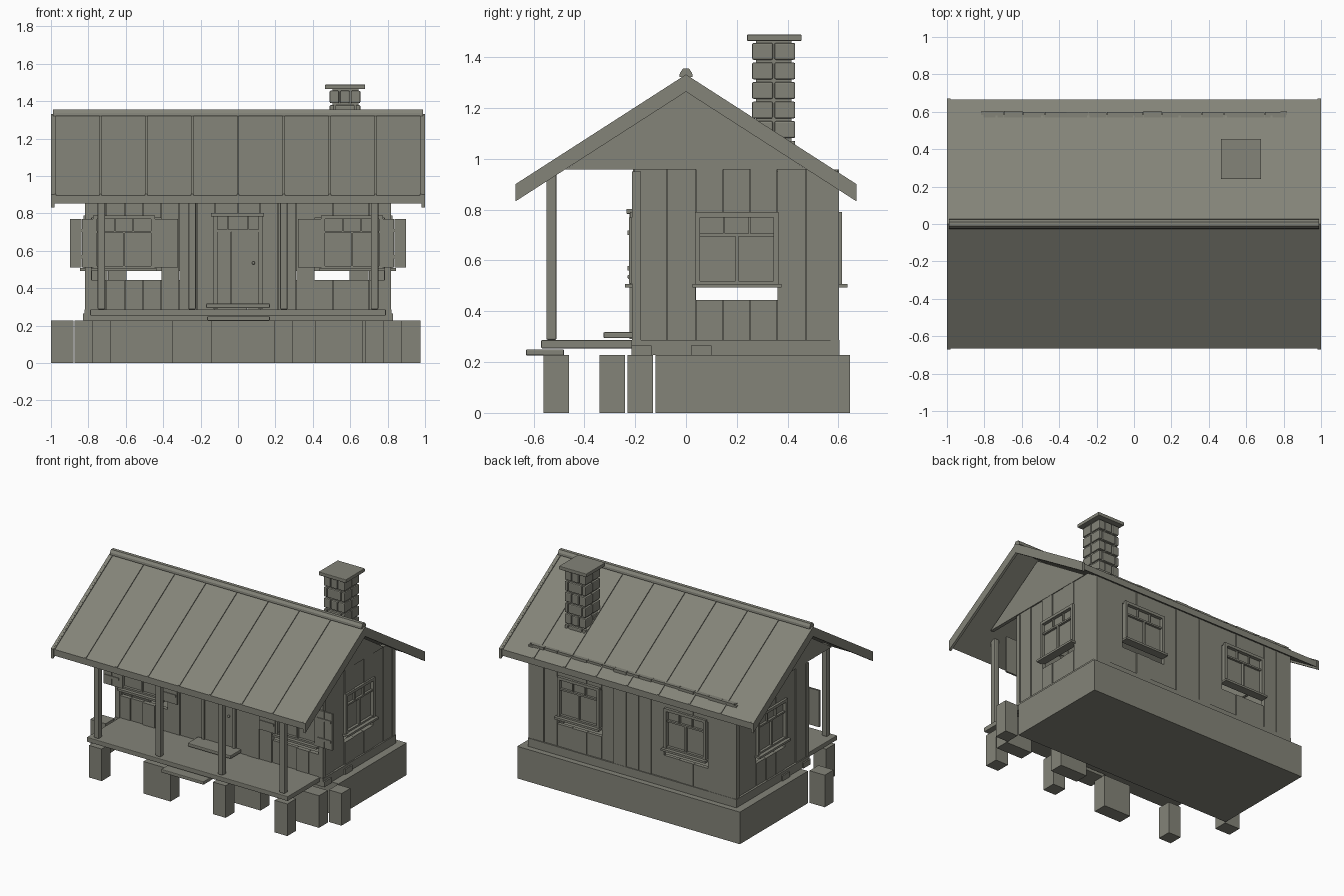
import bpy
import bmesh
import math
import random
from mathutils import Matrix, Vector

random.seed(4)
cube = bpy.data.objects.get("Cube")
if cube:
    bpy.data.objects.remove(cube, do_unlink=True)

STONE_GREY = (0.23, 0.23, 0.19, 1.0)
clay = bpy.data.materials.new("warm_grey")
clay.use_nodes = True
clay.diffuse_color = STONE_GREY
clay.node_tree.nodes["Principled BSDF"].inputs["Base Color"].default_value = STONE_GREY


def finish(name, bm, bevel=0):
    bmesh.ops.recalc_face_normals(bm, faces=bm.faces)
    mesh = bpy.data.meshes.new(name)
    bm.to_mesh(mesh)
    bm.free()
    mesh.materials.append(clay)
    obj = bpy.data.objects.new(name, mesh)
    bpy.context.collection.objects.link(obj)
    if bevel:
        mod = obj.modifiers.new("soft_edges", "BEVEL")
        mod.width = bevel
        mod.segments = 2
    return obj


def boxes(name, spans, frame=Matrix(), bevel=0):
    """One object from boxes given as (x0, x1, y0, y1, z0, z1)."""
    bm = bmesh.new()
    for span in spans:
        low, high = Vector(span[0::2]), Vector(span[1::2])
        place = Matrix.Translation((low + high) / 2) @ Matrix.Diagonal((*(high - low), 1))
        bmesh.ops.create_cube(bm, size=1, matrix=frame @ place)
    return finish(name, bm, bevel)


def prism(name, profile, spans):
    """Extrude a (y, z) outline along x for each (x0, x1) span."""
    bm = bmesh.new()
    for start, end in spans:
        face = bm.faces.new([bm.verts.new((start, y, z)) for y, z in profile])
        moved = bmesh.ops.extrude_face_region(bm, geom=[face])["geom"]
        verts = [v for v in moved if isinstance(v, bmesh.types.BMVert)]
        bmesh.ops.translate(bm, verts=verts, vec=(end - start, 0, 0))
    return finish(name, bm)


def chevron(eave, top_eave, top_ridge, depth):
    top = [(-eave, top_eave), (0, top_ridge), (eave, top_eave)]
    return top + [(y, z - depth) for y, z in reversed(top)]


# Foundation, stones and porch piers
boxes("foundation", [(-0.875, 0.875, -0.12, 0.645, 0, 0.228)])
boxes("foundation_stones", [
    (-1, -0.88, -0.23, -0.13, 0, 0.228), (0.875, 0.975, -0.23, -0.13, 0, 0.228),
    (0.665, 0.875, -0.34, -0.24, 0, 0.228), (0.2, 0.415, -0.34, -0.24, 0, 0.228)])
POSTS = (-0.73, -0.245, 0.245, 0.73)
piers = []
for x in POSTS:
    half = 0.107 if x == POSTS[1] else 0.05
    piers.append((x - half, x + half, -0.56, -0.46, 0, 0.228))
boxes("porch_piers", piers)

# Floor, sill beams, deck and steps
boxes("floor", [(-0.8, 0.8, -0.18, 0.58, 0.228, 0.28)])
boxes("sill_beams", [
    (-0.82, 0.82, -0.215, -0.16, 0.228, 0.287), (-0.82, 0.82, 0.55, 0.605, 0.228, 0.287),
    (-0.82, -0.77, -0.21, 0.6, 0.228, 0.287), (0.77, 0.82, -0.21, 0.6, 0.228, 0.287)])
boxes("sill_blocks", [(s - 0.01, s + 0.01, y, y + 0.08, 0.228, 0.266)
                      for s in (-0.82, 0.82) for y in (-0.215, 0.02)])
boxes("porch_deck", [(-0.79, 0.79, -0.57, -0.2, 0.254, 0.287)], bevel=0.004)
boxes("porch_step", [(-0.165, 0.17, -0.63, -0.48, 0.226, 0.25)], bevel=0.005)
boxes("door_step", [(-0.17, 0.17, -0.325, -0.205, 0.294, 0.318)], bevel=0.005)
boxes("porch_posts", [(x - 0.02, x + 0.02, -0.55, -0.51, 0.287, 0.945) for x in POSTS], bevel=0.006)

# Plank walls, each built facing the front and turned into place
FLOOR, TOP = 0.287, 0.958
WINDOW_LOW, WINDOW_HIGH = 0.445, 0.775


def plank_wall(name, frame, half, openings):
    cuts = {-half, half}
    for centre, width, low, high in openings:
        cuts |= {centre - width, centre + width}
    cuts = sorted(cuts)
    planks = []
    for left, right in zip(cuts, cuts[1:]):
        count = max(1, round((right - left) / 0.1))
        step = (right - left) / count
        for i in range(count):
            a = left + i * step
            b = a + step - 0.002
            out = -random.choice((0, 0.004, 0.008))
            spans = [(FLOOR, TOP)]
            for centre, width, low, high in openings:
                if abs((a + b) / 2 - centre) < width:
                    spans = [(FLOOR, low), (high, TOP)]
            planks += [(a, b, out, 0.025, z0, z1) for z0, z1 in spans if z1 > z0]
    boxes(name, planks, frame)


def window(name, frame, centre):
    spot = frame @ Matrix.Translation((centre, 0, 0))
    w, bar = 0.155, 0.02
    boxes(name + "_pane", [(-w, w, 0.004, 0.012, 0.5, 0.785)], spot)
    bars = [(s * w - bar / 2, s * w + bar / 2, -0.02, 0.02, 0.5, 0.79) for s in (-1, 1)]
    bars += [(-w, w, -0.02, 0.02, 0.77, 0.79), (-w, w, -0.012, 0.012, 0.695, 0.707),
             (-w, w, -0.015, 0.015, 0.505, 0.52),
             (-0.006, 0.006, -0.012, 0.012, 0.51, 0.7)]
    bars += [(x - 0.004, x + 0.004, -0.01, 0.01, 0.7, 0.775) for x in (-0.05, 0.05)]
    boxes(name + "_frame", bars, spot)
    boxes(name + "_sill", [(-w - 0.02, w + 0.02, -0.04, 0.02, 0.493, 0.508)], spot)


def wall_frame(x, y, degrees):
    return Matrix.Translation((x, y, 0)) @ Matrix.Rotation(math.radians(degrees), 4, "Z")


walls = {
    "front": (wall_frame(0, -0.2, 0), 0.8, (-0.61, 0.61), 0.2),
    "back": (wall_frame(0, 0.595, 180), 0.8, (-0.42, 0.42), 0.175),
    "left": (wall_frame(0.805, 0.2, 90), 0.39, (0,), 0.16),
    "right": (wall_frame(-0.805, 0.2, -90), 0.39, (0,), 0.16),
}
for side, (frame, half, centres, width) in walls.items():
    openings = [(c, width, WINDOW_LOW, WINDOW_HIGH) for c in centres]
    if side == "front":
        openings.append((0, 0.12, FLOOR, WINDOW_HIGH))
    plank_wall(side + "_wall", frame, half, openings)
    for number, centre in enumerate(centres, 1):
        window(f"{side}_window_{number}", frame, centre)
boxes("corner_posts", [(x - 0.017, x + 0.017, y - 0.017, y + 0.017, FLOOR, 0.95)
                       for x in (-0.8, 0.8) for y in (-0.195, 0.585)])

# Open shutters with battens on the porch side
shutters, battens = [], []
for centre in (-0.61, 0.61):
    for s in (-1, 1):
        x = centre + s * 0.225
        for k in (-1, 1):
            shutters.append((x + k * 0.032 - 0.031, x + k * 0.032 + 0.031, -0.225, -0.212, 0.51, 0.77))
        battens += [(x - 0.055, x + 0.055, -0.23, -0.222, z, z + 0.018) for z in (0.56, 0.7)]
boxes("shutters", shutters)
boxes("shutter_battens", battens)

# Door with frame, transom and knob
boxes("door_leaf", [(x, x + 0.073, -0.212, -0.19, 0.3, 0.7) for x in (-0.11, -0.036, 0.038)])
boxes("door_frame", [(-0.13, -0.11, -0.222, -0.18, 0.29, 0.785), (0.11, 0.13, -0.222, -0.18, 0.29, 0.785),
                     (-0.11, 0.11, -0.218, -0.18, 0.7, 0.715)])
boxes("door_transom", [(-0.11, 0.11, -0.2, -0.19, 0.71, 0.785)]
      + [(x - 0.004, x + 0.004, -0.21, -0.19, 0.71, 0.785) for x in (-0.055, 0.055)])
boxes("door_lintel", [(-0.145, 0.14, -0.235, -0.18, 0.783, 0.803)], bevel=0.004)
bm = bmesh.new()
bmesh.ops.create_uvsphere(bm, u_segments=10, v_segments=6, radius=0.009,
                          matrix=Matrix.Translation((0.082, -0.222, 0.535)))
finish("door_knob", bm)

# Gables, roof panels, standing seams, bargeboards and ridge cap
prism("gables", [(-0.475, 0.958), (0.475, 0.958), (0, 1.27)], [(-0.815, -0.79), (0.79, 0.815)])
prism("roof_panels", chevron(0.665, 0.897, 1.325, 0.045), [(-0.982, 0.982)])
prism("roof_seams", chevron(0.665, 0.903, 1.332, 0.02),
      [(i * 0.245 - 0.006, i * 0.245 + 0.006) for i in range(-4, 5)])
prism("bargeboards", chevron(0.672, 0.9, 1.332, 0.068), [(-1, -0.982), (0.982, 1)])
prism("ridge_cap", [(-0.026, 1.322), (-0.024, 1.338), (-0.012, 1.355),
                    (0.012, 1.355), (0.024, 1.338), (0.026, 1.322)], [(-0.99, 0.99)])

# Chimney with staggered brick courses around a core
boxes("chimney_core", [(0.505, 0.645, 0.275, 0.415, 0.95, 1.47)])
bricks = []
for course in range(6):
    z = 1.39 - course * 0.077
    joints = (0.49, 0.546, 0.603, 0.66) if course % 2 == 0 else (0.49, 0.52, 0.63, 0.66)
    for a, b in zip(joints, joints[1:]):
        bricks += [(a, b - 0.006, y, y + 0.082, z, z + 0.066) for y in (0.26, 0.348)]
boxes("chimney_bricks", bricks, bevel=0.006)
boxes("chimney_cap", [(0.465, 0.68, 0.24, 0.455, 1.464, 1.489)], bevel=0.004)
